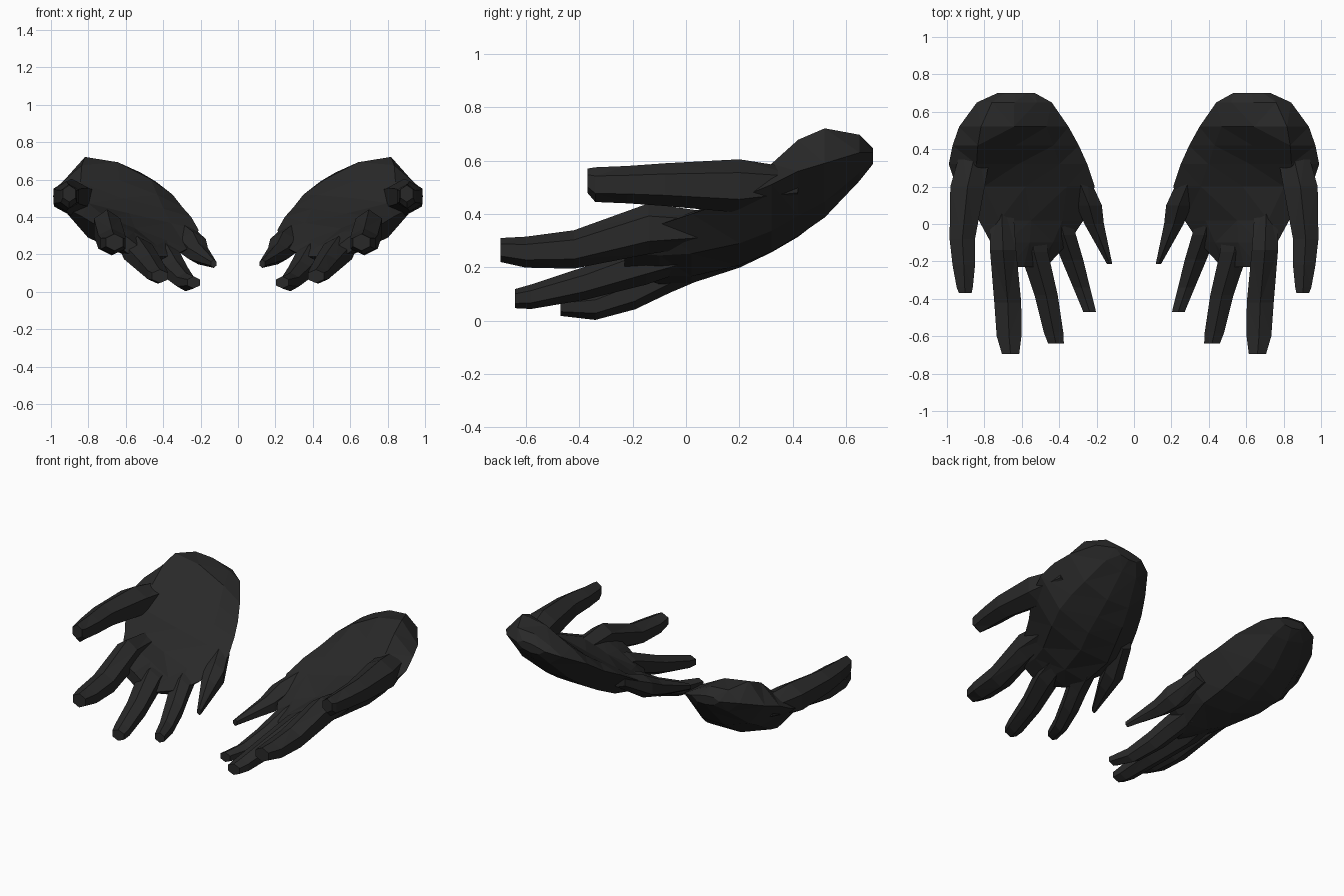
import bpy, bmesh
from math import cos, sin, radians

if "Cube" in bpy.data.objects:
    bpy.data.objects.remove(bpy.data.objects["Cube"])

black = bpy.data.materials.new("black_glove")
black.diffuse_color = (0.022, 0.022, 0.022, 1)
black.use_nodes = True
black.node_tree.nodes["Principled BSDF"].inputs["Base Color"].default_value = black.diffuse_color


def loft(name, rings):
    """Skin a list of equal-length point rings into a closed flat-shaded solid."""
    bm = bmesh.new()
    vs = [[bm.verts.new(p) for p in ring] for ring in rings]
    n = len(vs[0])
    for a, b in zip(vs, vs[1:]):
        for i in range(n):
            bm.faces.new((a[i], a[(i + 1) % n], b[(i + 1) % n], b[i]))
    bm.faces.new(vs[0])
    bm.faces.new(vs[-1])
    bmesh.ops.triangulate(bm, faces=bm.faces[:])
    bmesh.ops.recalc_face_normals(bm, faces=bm.faces[:])
    me = bpy.data.meshes.new(name)
    bm.to_mesh(me)
    bm.free()
    me.materials.append(black)
    ob = bpy.data.objects.new(name, me)
    bpy.context.collection.objects.link(ob)
    return ob


def palm_ring(s, y, xl, zl, xr, zr, up, mid, down):
    """Palm cross-section; mid sets how hollow the upper side is."""
    prof = [(0, 0), (.22, -.82 * down), (.5, -.96 * down), (.8, -.74 * down),
            (1, 0), (.8, up), (.5, mid * up), (.2, .5 * mid * up)]
    return [(s * (xl + t * (xr - xl)), y, zl + t * (zr - zl) + d) for t, d in prof]


def finger_ring(s, y, x, z, hw, hh):
    """Six-sided finger cross-section."""
    angs = [radians(30 + 60 * k) for k in range(6)]
    return [(s * (x + hw / .866 * cos(a)), y, z + hh * sin(a)) for a in angs]


# y, inner edge x z, outer edge x z, bulge up, hollow factor, bulge down
PALM = [(.70, .53, .62, .73, .63, .02, 1, .04),
        (.65, .44, .59, .84, .63, .075, 1.05, .09),
        (.52, .35, .52, .935, .59, .145, .95, .175),
        (.42, .295, .45, .97, .56, .14, .65, .195),
        (.32, .25, .40, .99, .51, .10, .45, .205),
        (.20, .21, .33, .95, .46, .04, .6, .195),
        (.02, .27, .23, .83, .40, .04, .6, .155),
        (-.10, .35, .19, .765, .36, .05, .9, .11),
        (-.23, .47, .19, .71, .32, .035, 1, .05)]

# y, x, z, half width, half height
FINGERS = {
    "thumb": [(.42, .84, .51, .08, .06), (.20, .89, .505, .092, .10),
              (-.08, .918, .51, .068, .08), (-.22, .91, .51, .06, .07),
              (-.34, .905, .51, .043, .065), (-.37, .902, .525, .034, .045)],
    "index_finger": [(.14, .71, .345, .06, .055), (-.14, .70, .345, .07, .095),
                     (-.42, .675, .267, .072, .072), (-.60, .668, .257, .066, .058),
                     (-.695, .66, .265, .046, .045)],
    "middle_finger": [(.10, .57, .27, .07, .05), (-.15, .535, .215, .075, .08),
                      (-.38, .47, .14, .062, .062), (-.58, .43, .09, .052, .046),
                      (-.64, .417, .083, .042, .036)],
    "ring_finger": [(.14, .43, .25, .06, .06), (-.06, .375, .175, .065, .07),
                    (-.19, .33, .105, .058, .062),
                    (-.34, .28, .053, .045, .05), (-.47, .237, .05, .034, .032)],
    "little_finger": [(.27, .31, .33, .06, .045), (.10, .24, .245, .068, .075),
                      (0, .213, .205, .052, .058), (-.215, .13, .15, .014, .022)],
}


def hand(name, s):
    ob = loft(name, [palm_ring(s, *r) for r in PALM])
    parts = []
    for fname, rows in FINGERS.items():
        f = loft(fname, [finger_ring(s, *r) for r in rows])
        f.hide_render = True
        m = ob.modifiers.new(fname, 'BOOLEAN')
        m.operation, m.solver, m.object = 'UNION', 'EXACT', f
        parts.append(f)
    # bake the union so each hand is one solid
    bpy.context.view_layer.update()
    dg = bpy.context.evaluated_depsgraph_get()
    me = bpy.data.meshes.new_from_object(ob.evaluated_get(dg))
    ob.modifiers.clear()
    ob.data = me
    for f in parts:
        bpy.data.objects.remove(f)


hand("left_hand", 1)
hand("right_hand", -1)
